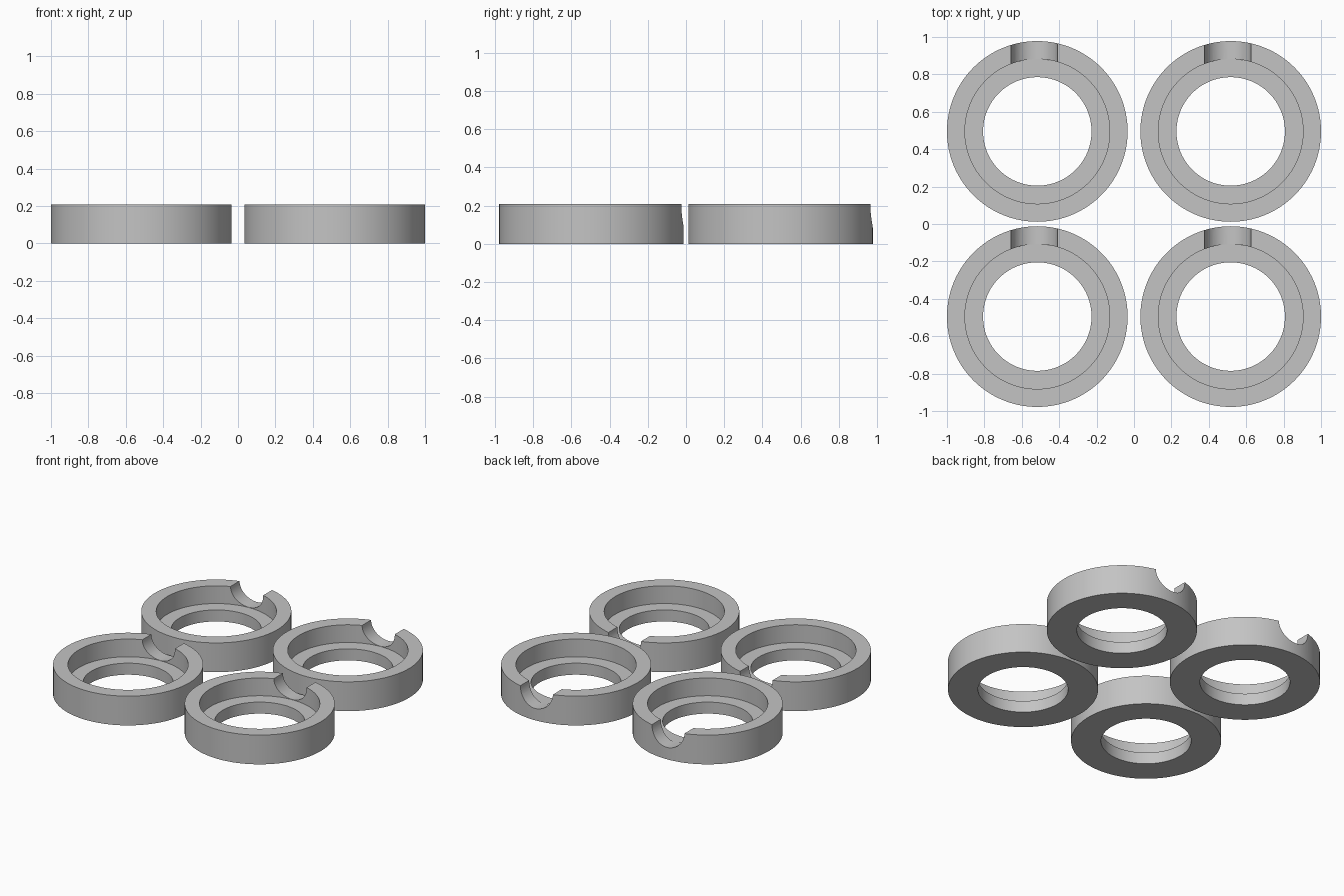
import bpy, math
from mathutils import Matrix

cube = bpy.data.objects.get("Cube")
if cube:
    bpy.data.objects.remove(cube, do_unlink=True)

# Dimensions
OUTER, INNER, BORE = 0.483, 0.387, 0.29
HEIGHT, LEDGE = 0.208, 0.082
NOTCH_R, NOTCH_X = 0.125, -0.016
SPACING_X, SPACING_Y = 0.517, 0.495
SIDES = 128

grey = bpy.data.materials.new("plain_grey")
grey.use_nodes = True
colour = (0.55, 0.55, 0.55, 1)
grey.diffuse_color = colour
grey.node_tree.nodes["Principled BSDF"].inputs["Base Color"].default_value = colour


def lathe(name, profile):
    """Closed (radius, z) profile turned around the z axis."""
    n = len(profile)
    verts = [(r * math.cos(a), r * math.sin(a), z)
             for a in (math.tau * i / SIDES for i in range(SIDES))
             for r, z in profile]
    faces = [(i * n + j, (i + 1) % SIDES * n + j,
              (i + 1) % SIDES * n + (j + 1) % n, i * n + (j + 1) % n)
             for i in range(SIDES) for j in range(n)]
    mesh = bpy.data.meshes.new(name)
    mesh.from_pydata(verts, [], faces)
    mesh.materials.append(grey)
    obj = bpy.data.objects.new(name, mesh)
    bpy.context.collection.objects.link(obj)
    return obj


# Ring with a stepped bore
ring = lathe("ring_back_left", [(BORE, 0), (OUTER, 0), (OUTER, HEIGHT),
                                (INNER, HEIGHT), (INNER, LEDGE), (BORE, LEDGE)])

# Round notch through the back wall
bpy.ops.mesh.primitive_cylinder_add(vertices=64, radius=NOTCH_R, depth=0.4,
                                    location=(NOTCH_X, OUTER, HEIGHT + 0.001),
                                    rotation=(math.pi / 2, 0, 0))
cutter = bpy.context.object
cutter.name = "notch_cutter"
cutter.hide_render = True
cutter.data.materials.append(grey)
cut = ring.modifiers.new("notch", 'BOOLEAN')
cut.operation, cut.solver, cut.object = 'DIFFERENCE', 'EXACT', cutter

bpy.ops.object.select_all(action='DESELECT')
ring.select_set(True)
bpy.context.view_layer.objects.active = ring
bpy.ops.object.modifier_apply(modifier=cut.name)
bpy.data.objects.remove(cutter, do_unlink=True)
bpy.ops.object.shade_smooth_by_angle(angle=math.radians(30))

# Four matching rings in a square
ring.location = (SPACING_X, SPACING_Y, 0)
for name, sx, sy in (("ring_back_right", -1, 1), ("ring_front_left", 1, -1),
                     ("ring_front_right", -1, -1)):
    twin = ring.copy()
    twin.name = name
    twin.location = (sx * SPACING_X, sy * SPACING_Y, 0)
    bpy.context.collection.objects.link(twin)
